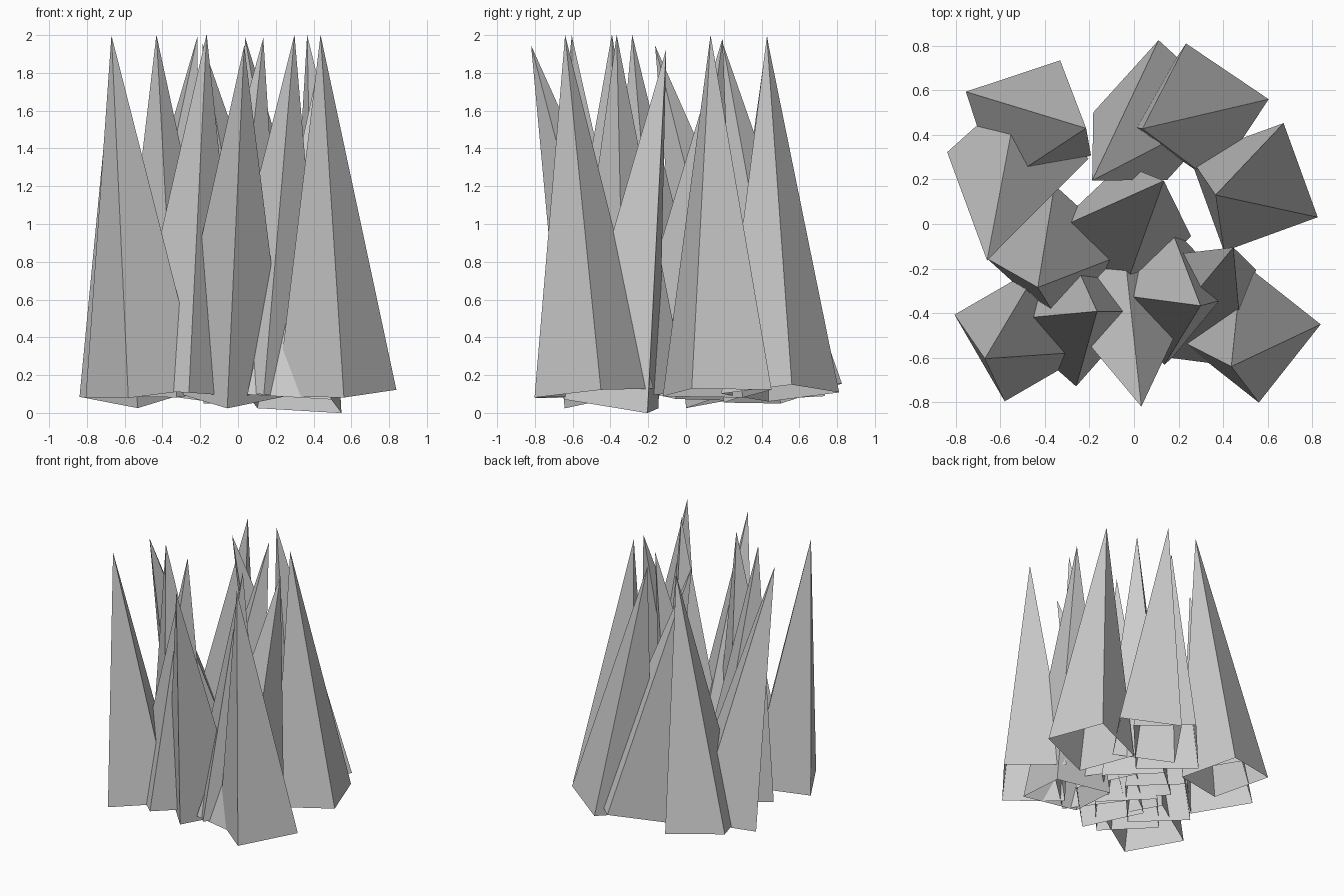
import bpy, bmesh
from math import atan2, sqrt
from mathutils import Vector, Matrix

if "Cube" in bpy.data.objects:
    bpy.data.objects.remove(bpy.data.objects["Cube"])

LENGTH = 1.905   # every spike is the same four-sided open cone, leaning its own way
RADIUS = 0.318

def spike(name, centre, tip, corner, base_z=0.105):
    """Open square pyramid from its base centre, tip and one base corner (plan view)."""
    cx, cy = centre
    ox, oy = tip[0] - cx, tip[1] - cy
    axis = Vector((ox, oy, sqrt(LENGTH ** 2 - ox * ox - oy * oy)))
    tilt = Vector((0, 0, 1)).rotation_difference(axis).to_matrix().to_4x4()
    spin = atan2(corner[1] - cy, corner[0] - cx)
    bm = bmesh.new()
    bmesh.ops.create_cone(bm, cap_ends=False, segments=4, radius1=RADIUS,
                          radius2=0, depth=LENGTH)
    v = min(bm.verts, key=lambda p: p.co.z)
    off = atan2(v.co.y, v.co.x)
    bmesh.ops.transform(
        bm, verts=bm.verts[:],
        matrix=Matrix.Translation((cx, cy, base_z)) @ tilt
        @ Matrix.Rotation(spin - off, 4, 'Z') @ Matrix.Translation((0, 0, LENGTH / 2)))
    bmesh.ops.remove_doubles(bm, verts=bm.verts[:], dist=1e-4)
    mesh = bpy.data.meshes.new(name)
    bm.to_mesh(mesh)
    bm.free()
    bpy.context.collection.objects.link(bpy.data.objects.new(name, mesh))

# front row
spike("spike_front_left", (-0.50, -0.49), (-0.67, -0.605), (-0.80, -0.41))
spike("spike_front_inner_left", (-0.28, -0.412), (-0.166, -0.392), (-0.26, -0.73))
spike("spike_front_middle", (-0.055, -0.335), (0.033, -0.82), (-0.37, -0.335))
spike("spike_front_inner_right", (0.147, -0.315), (0.299, -0.367), (0.157, 0.0))
spike("spike_front_right", (0.523, -0.487), (0.437, -0.64), (0.838, -0.45))
spike("spike_right_low", (0.298, -0.395), (0.446, -0.105), (0.55, -0.20), 0.048)

# middle
spike("spike_centre", (-0.06, -0.045), (0.134, 0.194), (0.25, -0.053))
spike("spike_centre_left", (-0.341, -0.142), (-0.432, -0.285), (-0.356, 0.17))
spike("spike_left", (-0.522, 0.308), (-0.66, -0.164), (-0.84, 0.32))
spike("spike_right", (0.538, 0.165), (0.366, 0.13), (0.823, 0.032))

# back row
spike("spike_back_left", (-0.474, 0.451), (-0.215, 0.43), (-0.753, 0.592))
spike("spike_back_middle", (0.130, 0.512), (-0.188, 0.195), (0.115, 0.822))
spike("spike_back_right", (0.296, 0.499), (0.037, 0.428), (0.602, 0.56))
